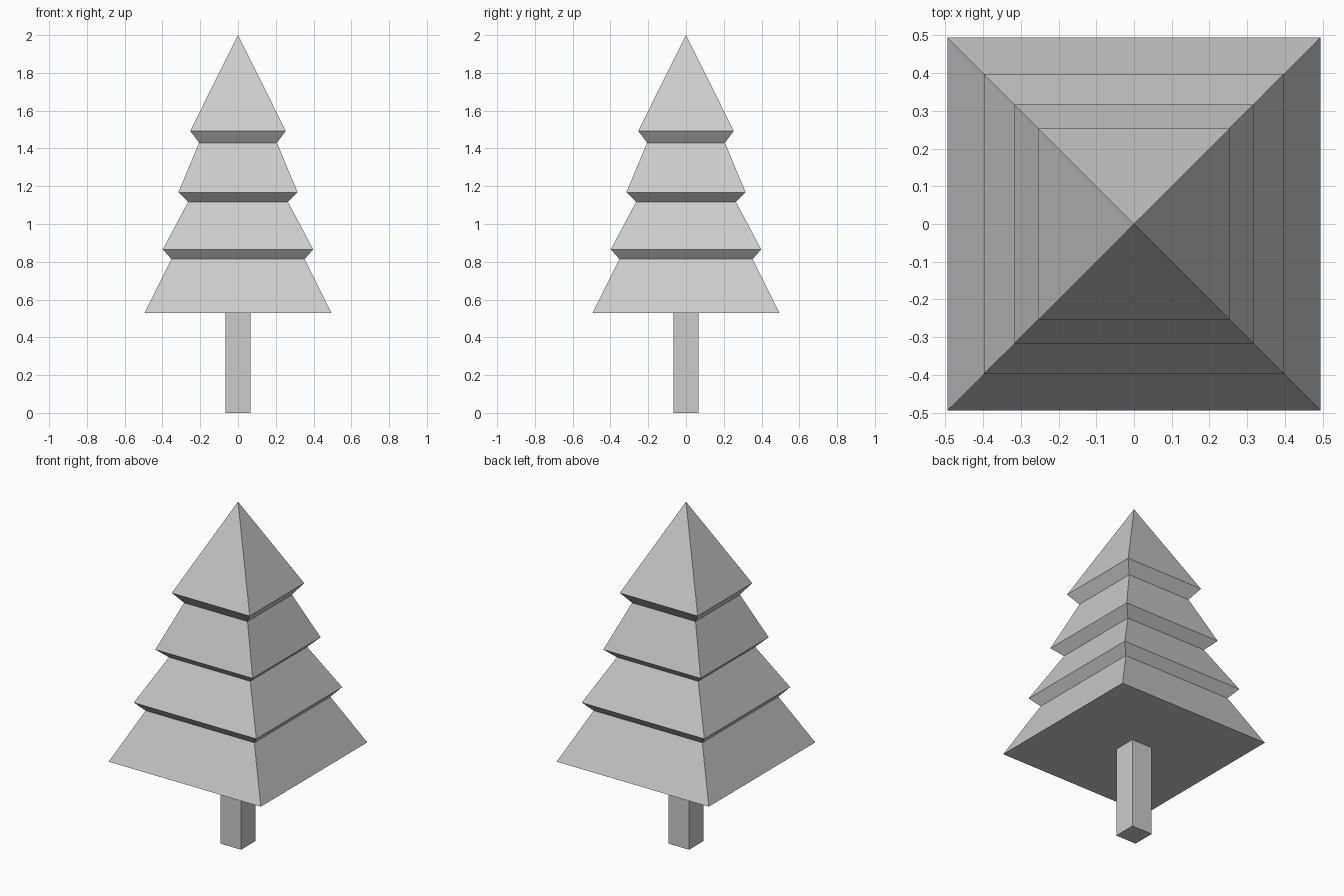
import bpy, bmesh

if "Cube" in bpy.data.objects:
    bpy.data.objects.remove(bpy.data.objects["Cube"])


def square_loft(name, profile):
    """Stack square rings of (half width, height); zero width makes a point."""
    bm = bmesh.new()
    rings = []
    for r, z in profile:
        corners = [(-r, -r), (r, -r), (r, r), (-r, r)] if r else [(0, 0)]
        rings.append([bm.verts.new((x, y, z)) for x, y in corners])
    for low, high in zip(rings, rings[1:]):
        for i in range(4):
            j = (i + 1) % 4
            upper = [high[j], high[i]] if len(high) == 4 else high
            bm.faces.new([low[i], low[j]] + upper)
    bm.faces.new(rings[0][::-1])
    if len(rings[-1]) == 4:
        bm.faces.new(rings[-1])
    mesh = bpy.data.meshes.new(name)
    bm.to_mesh(mesh)
    bm.free()
    obj = bpy.data.objects.new(name, mesh)
    bpy.context.collection.objects.link(obj)
    return obj


# Square trunk
square_loft("trunk", [(0.067, 0.0), (0.067, 0.53)])

# Four stepped tiers of branches ending in a point
square_loft("foliage", [
    (0.494, 0.53), (0.353, 0.814),
    (0.398, 0.866), (0.264, 1.117),
    (0.316, 1.168), (0.206, 1.43),
    (0.253, 1.493), (0, 2.0),
])
